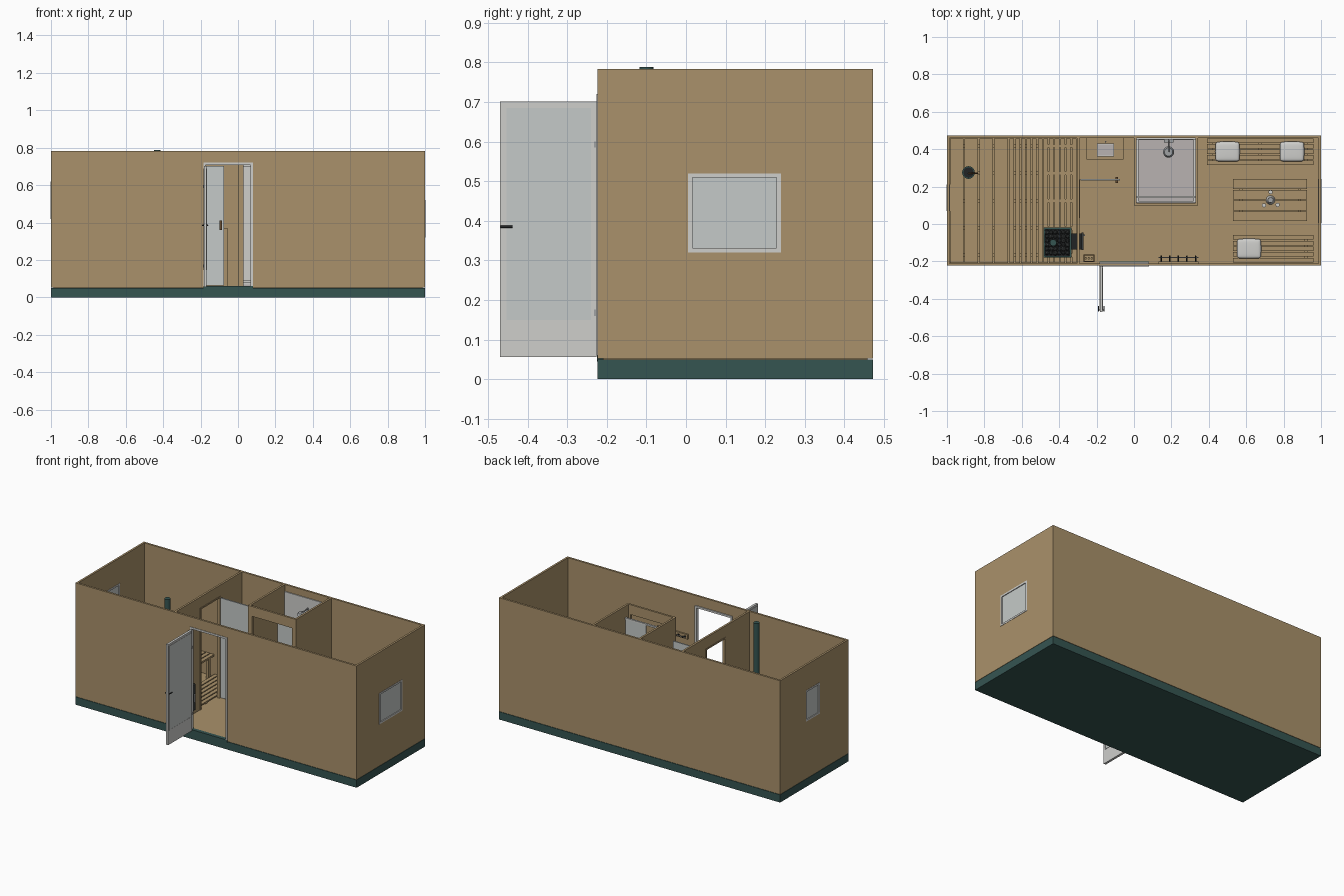
import bpy, bmesh, math, random
from mathutils import Matrix, Vector

random.seed(4)
cube = bpy.data.objects.get("Cube")
if cube:
    bpy.data.objects.remove(cube)


def material(name, r, g, b):
    m = bpy.data.materials.new(name)
    m.use_nodes = True
    m.diffuse_color = (r, g, b, 1)
    m.node_tree.nodes["Principled BSDF"].inputs["Base Color"].default_value = (r, g, b, 1)
    return m


wood = material("tan wood", 0.40, 0.285, 0.145)
teal = material("dark teal", 0.036, 0.09, 0.083)
white = material("off white", 0.62, 0.62, 0.60)
glass = material("pale grey glass", 0.56, 0.59, 0.58)
ceramic = material("warm grey ceramic", 0.48, 0.45, 0.44)
black = material("near black metal", 0.015, 0.017, 0.018)
stone = material("dark stone", 0.04, 0.045, 0.045)
brown = material("dark brown", 0.13, 0.07, 0.03)
chrome = material("grey metal", 0.35, 0.36, 0.37)


def finish(name, bm, mat, smooth=False):
    me = bpy.data.meshes.new(name)
    bm.to_mesh(me)
    bm.free()
    me.materials.append(mat)
    ob = bpy.data.objects.new(name, me)
    bpy.context.collection.objects.link(ob)
    if smooth:
        bpy.ops.object.select_all(action="DESELECT")
        ob.select_set(True)
        bpy.context.view_layer.objects.active = ob
        bpy.ops.object.shade_smooth_by_angle()
    return ob


def boxes(name, mat, *spans):
    """One object from boxes given as (x0, x1, y0, y1, z0, z1)."""
    bm = bmesh.new()
    for x0, x1, y0, y1, z0, z1 in spans:
        mid = Vector((x0 + x1, y0 + y1, z0 + z1)) / 2
        bmesh.ops.create_cube(bm, size=1, matrix=Matrix.Translation(mid)
                              @ Matrix.Diagonal((x1 - x0, y1 - y0, z1 - z0, 1)))
    return finish(name, bm, mat)


def rod(name, mat, a, b, r, r2=None, sides=20):
    a, b = Vector(a), Vector(b)
    bm = bmesh.new()
    turn = (b - a).to_track_quat("Z", "Y").to_matrix().to_4x4()
    bmesh.ops.create_cone(bm, cap_ends=True, segments=sides, radius1=r,
                          radius2=r if r2 is None else r2, depth=(b - a).length,
                          matrix=Matrix.Translation((a + b) / 2) @ turn)
    return finish(name, bm, mat, True)


def ring(u0, u1, v0, v1, t):
    """Four strips of a rectangular border of width t."""
    return [(u0, u0 + t, v0, v1), (u1 - t, u1, v0, v1),
            (u0 + t, u1 - t, v0, v0 + t), (u0 + t, u1 - t, v1 - t, v1)]


def holed(u0, u1, hole, z0, z1):
    """Strips of a wall around one opening (a, b, low, high)."""
    a, b, low, high = hole
    strips = [(u0, a, z0, z1), (b, u1, z0, z1), (a, b, high, z1)]
    return strips + ([(a, b, z0, low)] if low > z0 else [])


def along_x(y0, y1, strips):
    return [(u0, u1, y0, y1, z0, z1) for u0, u1, z0, z1 in strips]


def along_y(x0, x1, strips):
    return [(x0, x1, u0, u1, z0, z1) for u0, u1, z0, z1 in strips]


F, B, T, LOW, TOP = -0.223, 0.472, 0.013, 0.052, 0.783
FLOOR = 0.058

# base, floor and outer walls
boxes("base", teal, (-1, 1, F, B, 0, 0.05))
boxes("floor", wood, (-1 + T, 1 - T, F + T, B - T, 0.048, FLOOR))
boxes("door_threshold", teal, (-0.185, 0.08, F - 0.002, F + 0.022, 0.045, 0.061))
boxes("front_wall", wood, *along_x(F, F + T, holed(-1, 1, (-0.185, 0.08, LOW, 0.72), LOW, TOP)))
boxes("back_wall", wood, (-1, 1, B - T, B, LOW, TOP))
windows = [("left", 1, 0.005, 0.24, 0.32, 0.52), ("right", -1, 0.07, 0.21, 0.42, 0.62)]
for name, s, a, b, low, high in windows:
    x0, x1 = sorted((s, s * (1 - T)))
    boxes(name + "_wall", wood, *along_y(x0, x1, holed(F + T, B - T, (a, b, low, high), LOW, TOP)))
    boxes(name + "_window_frame", white,
          *along_y(x0 - 0.002, x1 + 0.002, ring(a, b, low, high, 0.011)))
    boxes(name + "_window_pane", glass,
          (x0 + 0.003, x1 - 0.003, a + 0.011, b - 0.011, low + 0.011, high - 0.011))

# inner walls
SAUNA = -0.292
boxes("sauna_wall", wood, *along_y(SAUNA - T, SAUNA, holed(
    F + T, B - T, (0.035, 0.235, LOW, 0.71), LOW, TOP)))
boxes("shower_side_walls", wood, *[(x, x + T, 0.1 + T, B - T, LOW, TOP) for x in (0, 0.33)])
boxes("shower_front_wall", wood, *along_x(0.1, 0.1 + T, holed(
    0, 0.343, (0.03, 0.315, LOW, 0.72), LOW, TOP)))

# entrance door standing open
boxes("entrance_frame", white, (-0.185, -0.173, F - 0.003, F + 0.02, 0.06, 0.72),
      (0.068, 0.08, F - 0.003, F + 0.02, 0.06, 0.72),
      (-0.173, 0.068, F - 0.003, F + 0.02, 0.708, 0.72))
boxes("entrance_door", white, (-0.183, -0.168, -0.47, F - 0.003, 0.056, 0.702))
boxes("entrance_door_trim", white, *[
    s for x in (-0.185, -0.168) for s in along_y(x, x + 0.002, ring(-0.459, -0.235, 0.145, 0.69, 0.005))])
boxes("entrance_door_panel", glass, (-0.184, -0.167, -0.454, -0.24, 0.15, 0.685))
for x, side in ((-0.19, -1), (-0.161, 1)):
    rod("entrance_handle", black, (x, -0.468, 0.385), (x, -0.438, 0.385), 0.003)
    rod("entrance_handle_stem", black, (-0.175, -0.46, 0.385), (x, -0.46, 0.385), 0.003)
boxes("entrance_hinges", chrome, *[(-0.187, -0.165, F - 0.009, F - 0.004, z, z + 0.016) for z in (0.16, 0.585)])

# sauna door standing open
boxes("sauna_door_frame", wood, *along_y(SAUNA - T - 0.003, SAUNA + 0.003, [
    (0.033, 0.042, FLOOR, 0.712), (0.228, 0.237, FLOOR, 0.712), (0.042, 0.228, 0.703, 0.712)]))
boxes("sauna_door", glass, (-0.287, -0.075, 0.232, 0.24, 0.062, 0.703))
boxes("sauna_door_handle", brown, (-0.099, -0.086, 0.218, 0.232, 0.36, 0.412),
      (-0.099, -0.086, 0.24, 0.252, 0.36, 0.412))

# shower
boxes("shower_tray", ceramic, (T, 0.33, 0.1 + T, B - T, FLOOR, 0.068))
boxes("shower_tray_rim", white, *[(a, b, c, d, 0.066, 0.08) for a, b, c, d in
                                  ring(0.014, 0.329, 0.114, 0.458, 0.01)])
boxes("shower_back_panel", white, (T, 0.33, B - T - 0.006, B - T, 0.07, 0.74))
boxes("shower_door_rails", white, (0.014, 0.329, 0.138, 0.15, 0.08, 0.09),
      (0.014, 0.329, 0.138, 0.15, 0.7, 0.71))
boxes("shower_door", glass, (0.18, 0.328, 0.142, 0.147, 0.09, 0.7))
rod("shower_pipe", chrome, (0.185, 0.447, 0.32), (0.185, 0.447, 0.68), 0.004)
rod("shower_arm", chrome, (0.185, 0.447, 0.68), (0.185, 0.385, 0.675), 0.004)
rod("shower_head", chrome, (0.185, 0.385, 0.662), (0.185, 0.385, 0.676), 0.03, 0.022)
boxes("shower_mixer", chrome, (0.16, 0.21, 0.437, 0.452, 0.37, 0.385))

# wash stand
boxes("wash_stand", wood, (-0.253, -0.055, 0.345, B - T, FLOOR, 0.37))
boxes("wash_basin", ceramic, (-0.195, -0.11, 0.365, 0.427, 0.37, 0.376))
boxes("wash_basin_rim", white, *[(a, b, c, d, 0.37, 0.382) for a, b, c, d in
                                 ring(-0.199, -0.106, 0.361, 0.431, 0.006)])
rod("wash_tap", chrome, (-0.152, 0.44, 0.37), (-0.152, 0.44, 0.42), 0.004)


def slatted(name, x0, x1, y0, y1, top, count, legs, lengthwise=True, thick=0.012):
    """Slats with gaps over cross battens and optional legs down to the floor."""
    gap, parts = 0.006, []
    start, end = (y0, y1) if lengthwise else (x0, x1)
    pitch = (end - start + gap) / count
    for i in range(count):
        a = start + i * pitch
        b = a + pitch - gap
        span = (x0, x1, a, b) if lengthwise else (a, b, y0, y1)
        parts.append((*span, top - thick, top))
    lo, hi = (x0, x1) if lengthwise else (y0, y1)
    for i in range(legs):
        c = lo + 0.04 + (hi - lo - 0.08) * i / (legs - 1)
        k = 0.009
        if lengthwise:
            parts.append((c - k, c + k, y0 + 0.004, y1 - 0.004, top - thick - 0.018, top - thick))
            parts += [(c - k, c + k, y, y + 0.018, FLOOR, top - thick - 0.018)
                      for y in (y0 + 0.004, y1 - 0.022)]
        else:
            bottom = max(FLOOR, top - thick - 0.018)
            parts.append((x0 + 0.004, x1 - 0.004, c - k, c + k, bottom, top - thick))
            if bottom > FLOOR:
                parts.append((x1 - 0.022, x1 - 0.004, c - k, c + k, FLOOR, bottom))
    boxes(name, wood, *parts)


# sauna benches, duckboard, table and seats
slatted("upper_sauna_bench", -0.985, -0.675, F + 0.015, B - 0.015, 0.35, 4, 5, False)
slatted("lower_sauna_bench", -0.665, -0.49, F + 0.015, B - 0.015, 0.2, 6, 5, False)
slatted("sauna_duckboard", -0.485, -0.308, F + 0.015, B - 0.015, 0.075, 6, 5, False, 0.008)
slatted("back_bench", 0.39, 0.96, 0.315, 0.457, 0.205, 5, 3)
slatted("front_bench", 0.53, 0.96, -0.205, -0.06, 0.205, 5, 2)
slatted("dining_table", 0.53, 0.925, 0.015, 0.24, 0.31, 4, 2)

# cushions
for x, y in ((0.5, 0.387), (0.845, 0.387), (0.615, -0.132)):
    cushion = boxes("cushion", white, (x - 0.066, x + 0.066, y - 0.054, y + 0.054, 0.203, 0.24))
    bev = cushion.modifiers.new("round", "BEVEL")
    bev.width, bev.segments = 0.016, 2
    sub = cushion.modifiers.new("soft", "SUBSURF")
    sub.levels = sub.render_levels = 2
    for p in cushion.data.polygons:
        p.use_smooth = True

# jug and cups
rod("jug", white, (0.73, 0.128, 0.31), (0.73, 0.128, 0.37), 0.024, 0.014)
rod("jug_lid", chrome, (0.73, 0.128, 0.37), (0.73, 0.128, 0.377), 0.012)
for x, y in ((0.695, 0.1), (0.768, 0.102), (0.73, 0.17)):
    rod("cup", white, (x, y, 0.31), (x, y, 0.335), 0.008, 0.011)

# stove with stones, firebox through the wall and chimney
boxes("stove_body", black, (-0.475, -0.345, -0.17, -0.03, 0.075, 0.27))
boxes("stove_casing", teal, *[(a, b, c, d, 0.07, 0.3) for a, b, c, d in
                              ring(-0.485, -0.335, -0.18, -0.02, 0.009)])
bm = bmesh.new()
for i in range(6):
    for j in range(6):
        at = (-0.465 + 0.022 * i, -0.155 + 0.022 * j, 0.275 + random.uniform(0, 0.02))
        turn = Matrix.Rotation(random.uniform(0, 3), 4, "X")
        bmesh.ops.create_icosphere(bm, subdivisions=1, radius=random.uniform(0.011, 0.016),
                                   matrix=Matrix.Translation(at) @ turn)
finish("stove_stones", bm, stone)
boxes("firebox", black, (-0.345, -0.276, -0.135, -0.05, 0.1, 0.25))
boxes("firebox_door", stone, (-0.282, -0.27, -0.14, -0.045, 0.095, 0.26))
rod("firebox_handle", chrome, (-0.266, -0.06, 0.15), (-0.266, -0.06, 0.2), 0.004)
rod("chimney", teal, (-0.432, -0.1, 0.26), (-0.432, -0.1, 0.788), 0.018)

# log box
boxes("log_box", brown, *[(a, b, c, d, FLOOR, 0.15) for a, b, c, d in
                          ring(-0.27, -0.212, -0.203, -0.163, 0.005)])
for i in range(3):
    x = -0.257 + 0.016 * i
    rod("log", wood, (x, -0.183, FLOOR), (x, -0.183, 0.16), 0.007, sides=8)

# sauna bucket with ladle
rod("bucket", teal, (-0.885, 0.275, 0.35), (-0.885, 0.275, 0.405), 0.028, 0.034)
rod("bucket_water", black, (-0.885, 0.275, 0.405), (-0.885, 0.275, 0.407), 0.028)
rod("ladle", brown, (-0.89, 0.27, 0.4), (-0.835, 0.272, 0.445), 0.004)

# coat rack
boxes("coat_rack", wood, (0.13, 0.345, F + T, F + T + 0.01, 0.49, 0.52))
rod("coat_rail", chrome, (0.13, -0.18, 0.51), (0.345, -0.18, 0.51), 0.003)
for i in range(5):
    x = 0.145 + 0.046 * i
    rod("coat_hook", black, (x, F + T, 0.505), (x, -0.17, 0.512), 0.004, sides=8)
